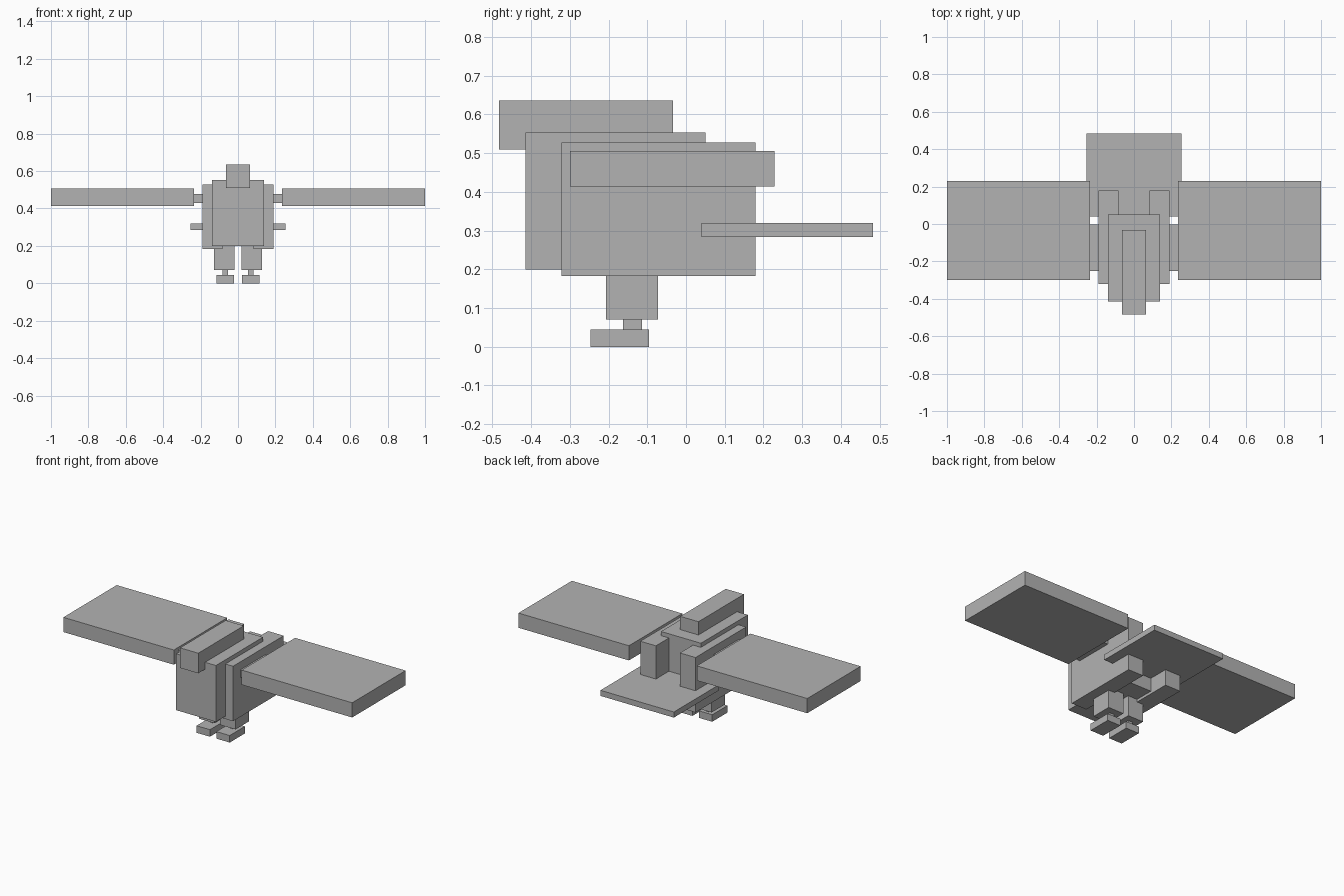
import bpy

# Remove the default cube
default = bpy.data.objects.get("Cube")
if default:
    bpy.data.objects.remove(default, do_unlink=True)

# Single plain grey
GREY = (0.45, 0.45, 0.45, 1.0)
grey = bpy.data.materials.new("plain_grey")
grey.use_nodes = True
grey.diffuse_color = GREY
grey.node_tree.nodes["Principled BSDF"].inputs["Base Color"].default_value = GREY


def box(name, x, y, z):
    """Add a flat-sided box spanning the given (min, max) ranges."""
    spans = (x, y, z)
    bpy.ops.mesh.primitive_cube_add(size=1, location=[(a + b) / 2 for a, b in spans])
    obj = bpy.context.object
    obj.name = name
    obj.scale = [b - a for a, b in spans]
    bpy.ops.object.transform_apply(location=False, rotation=False, scale=True)
    obj.data.materials.append(grey)


def pair(name, x, y, z):
    """Add a box on the left (+x) and its mirror on the right."""
    box("left_" + name, x, y, z)
    box("right_" + name, (-x[1], -x[0]), y, z)


# Central parts
box("body", (-0.138, 0.138), (-0.415, 0.05), (0.2, 0.553))
box("head", (-0.063, 0.063), (-0.483, -0.033), (0.51, 0.636))
box("tail", (-0.254, 0.254), (0.04, 0.483), (0.284, 0.319))

# Body sides and wings
pair("side_panel", (0.083, 0.191), (-0.322, 0.179), (0.183, 0.527))
pair("wing_joint", (0.185, 0.24), (-0.25, -0.003), (0.43, 0.477))
pair("wing", (0.235, 1.0), (-0.299, 0.229), (0.414, 0.506))

# Legs and feet
pair("leg", (0.018, 0.127), (-0.206, -0.072), (0.07, 0.2))
pair("ankle", (0.054, 0.083), (-0.163, -0.114), (0.043, 0.07))
pair("foot", (0.022, 0.115), (-0.246, -0.095), (0.0, 0.044))
